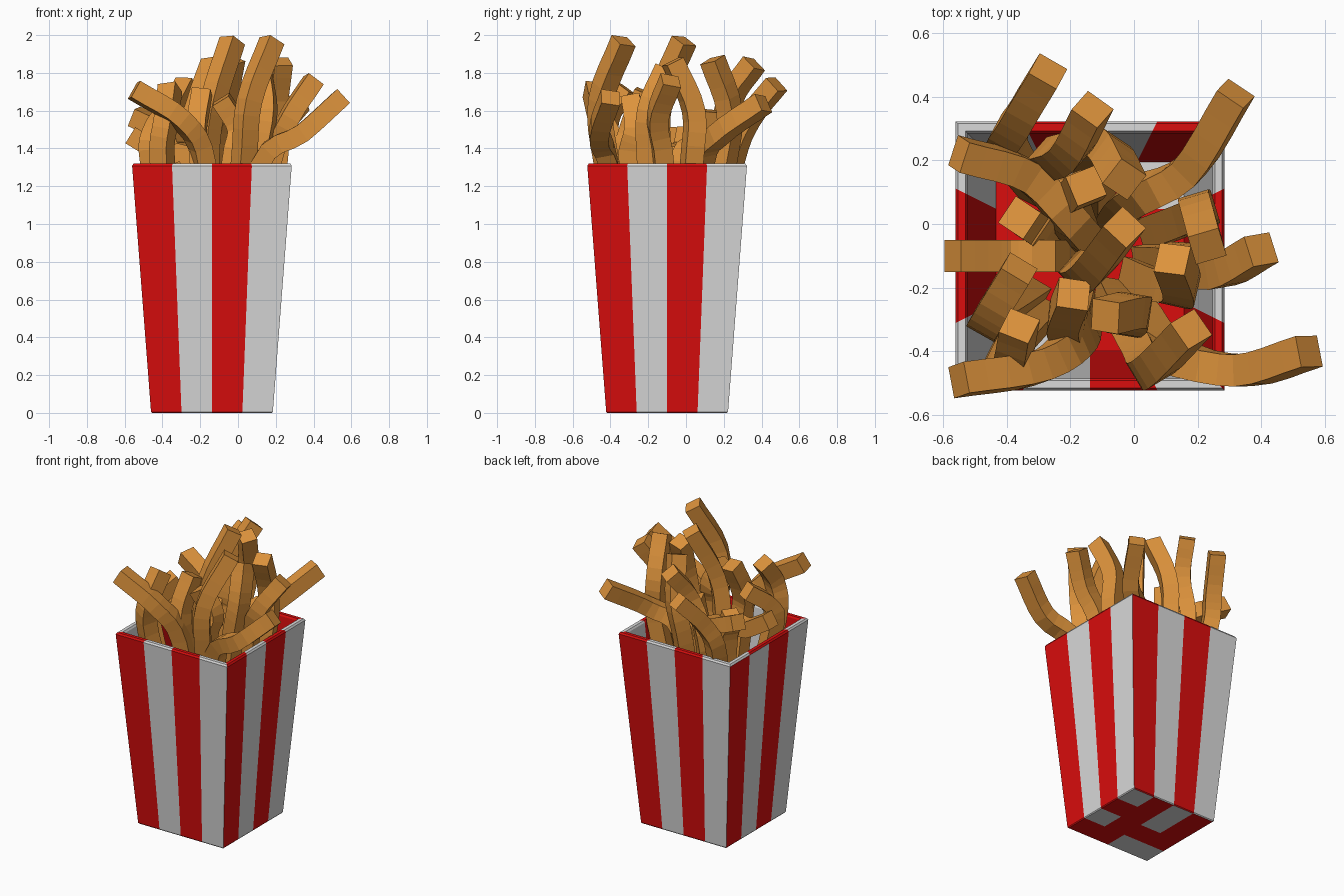
import bpy, bmesh
from mathutils import Vector

if "Cube" in bpy.data.objects:
    bpy.data.objects.remove(bpy.data.objects["Cube"], do_unlink=True)

CENTRE = Vector((-0.138, -0.1, 0))


def make_material(name, colour):
    mat = bpy.data.materials.new(name)
    mat.use_nodes = True
    mat.diffuse_color = (*colour, 1)
    for node in mat.node_tree.nodes:
        if node.type == 'BSDF_PRINCIPLED':
            node.inputs["Base Color"].default_value = (*colour, 1)
            node.inputs["Roughness"].default_value = 0.7
    return mat


RED = make_material("carton red", (0.7, 0.004, 0.004))
WHITE = make_material("carton white", (0.7, 0.7, 0.7))
POTATO = make_material("fried potato", (0.72, 0.29, 0.045))


def finish(bm, name, materials):
    bmesh.ops.remove_doubles(bm, verts=bm.verts, dist=0.0005)
    bmesh.ops.recalc_face_normals(bm, faces=bm.faces)
    mesh = bpy.data.meshes.new(name)
    bm.to_mesh(mesh)
    bm.free()
    for mat in materials:
        mesh.materials.append(mat)
    obj = bpy.data.objects.new(name, mesh)
    bpy.context.collection.objects.link(obj)
    return obj


# Carton: tapered open box, each side split into four stripes
def square_ring(bm, half, z):
    ring = []
    corners = [(-1, -1), (1, -1), (1, 1), (-1, 1)]
    for i, corner in enumerate(corners):
        start, end = Vector(corner), Vector(corners[(i + 1) % 4])
        for step in range(4):
            p = start.lerp(end, step / 4) * half
            ring.append(bm.verts.new(CENTRE + Vector((p.x, p.y, z))))
    return ring


def floor_grid(bm, half, z, white_cells):
    for ix in range(4):
        for iy in range(4):
            quad = [(ix, iy), (ix + 1, iy), (ix + 1, iy + 1), (ix, iy + 1)]
            verts = [bm.verts.new(CENTRE + Vector(((a / 2 - 1) * half, (b / 2 - 1) * half, z)))
                     for a, b in quad]
            bm.faces.new(verts).material_index = int((ix, iy) in white_cells)


def build_carton():
    bm = bmesh.new()
    # half width and height: outside, rounded rim, inside
    profile = [(0.3175, 0), (0.3225, 0.006), (0.4225, 1.308), (0.415, 1.32),
               (0.392, 1.32), (0.385, 1.308), (0.295, 0.04)]
    rings = [square_ring(bm, half, z) for half, z in profile]
    for level, (low, high) in enumerate(zip(rings, rings[1:])):
        for k in range(16):
            n = (k + 1) % 16
            face = bm.faces.new((low[k], low[n], high[n], high[k]))
            white = k % 2 == 1
            if level > 1 and k >= 12:
                white = k in (12, 15)
            face.material_index = int(white)
    white_cells = {(3, 1), (3, 3), (1, 2), (1, 3), (1, 0), (0, 0)}
    floor_grid(bm, profile[0][0], profile[0][1], white_cells)
    floor_grid(bm, profile[-1][0], profile[-1][1], white_cells)
    return finish(bm, "striped_carton", [RED, WHITE])


# Fries: square bars swept along a smooth path
def smooth_path(points, steps=4):
    ends = [points[0] * 2 - points[1]] + points + [points[-1] * 2 - points[-2]]
    path = []
    for a, b, c, d in zip(ends, ends[1:], ends[2:], ends[3:]):
        for i in range(steps):
            t = i / steps
            path.append(b + (c - a) * (t / 2) + (a * 2 - b * 5 + c * 4 - d) * (t * t / 2)
                        + (b * 3 - a - c * 3 + d) * (t ** 3 / 2))
    return path + [points[-1]]


def build_fry(name, rim, bend, tip, half=0.05):
    top = Vector((*rim, 1.32))
    base = CENTRE + (top - CENTRE) * 0.6
    base.z = 0.7
    path = smooth_path([base, top, Vector(bend), Vector(tip)])
    lean = Vector(tip) - top
    side = Vector((-lean.y, lean.x, 0)).normalized()
    bm = bmesh.new()
    sections = []
    for i, point in enumerate(path):
        along = path[min(i + 1, len(path) - 1)] - path[max(i - 1, 0)]
        across = (side - along * side.dot(along) / along.length_squared).normalized()
        normal = across.cross(along).normalized()
        sections.append([bm.verts.new(point + (across * u + normal * v) * half)
                         for u, v in ((-1, -1), (1, -1), (1, 1), (-1, 1))])
    for low, high in zip(sections, sections[1:]):
        for k in range(4):
            n = (k + 1) % 4
            bm.faces.new((low[k], low[n], high[n], high[k]))
    bm.faces.new(sections[0])
    bm.faces.new(sections[-1])
    return finish(bm, name, [POTATO])


# Each fry: position at the rim, bend point, tip
back_fries = [
    ((-.40, .24), (-.36, .33, 1.55), (-.27, .48, 1.74)),
    ((-.28, .19), (-.20, .23, 1.65), (-.13, .36, 1.85)),
    ((.00, .08), (.17, .17, 1.47), (.32, .41, 1.64)),
    ((-.17, -.03), (-.33, .15, 1.46), (-.55, .22, 1.57)),
    ((.20, .03), (.20, .04, 1.6), (.23, -.07, 1.86)),
    ((-.12, .20), (-.08, .23, 1.6), (-.03, .14, 1.87)),
    ((-.30, -.02), (-.33, 0, 1.4), (-.36, .02, 1.5)),
    ((-.20, .10), (-.17, .1, 1.45), (-.15, .12, 1.6)),
]
front_fries = [
    ((.17, -.12), (.27, -.15, 1.56), (.40, -.08, 1.76)),
    ((.12, -.41), (.34, -.46, 1.48), (.55, -.40, 1.67)),
    ((-.18, -.36), (-.30, -.45, 1.55), (-.55, -.49, 1.71)),
    ((-.25, -.10), (-.40, -.1, 1.37), (-.57, -.1, 1.47)),
    ((-.40, -.40), (-.38, -.42, 1.55), (-.36, -.32, 1.72)),
    ((.03, -.42), (.06, -.45, 1.65), (.18, -.33, 1.97)),
    ((-.17, -.15), (-.13, -.14, 1.65), (-.03, -.01, 1.97)),
    ((.10, -.20), (.15, -.2, 1.6), (.12, -.11, 1.82)),
    ((-.03, -.30), (0, -.27, 1.5), (-.09, -.29, 1.66)),
    ((-.45, -.30), (-.44, -.27, 1.48), (-.36, -.14, 1.6)),
    ((-.20, -.32), (-.22, -.3, 1.5), (-.19, -.22, 1.7)),
]

build_carton()
for group, fries in (("back_fry", back_fries), ("front_fry", front_fries)):
    for number, (rim, bend, tip) in enumerate(fries):
        build_fry(f"{group}_{number + 1}", rim, bend, tip)
